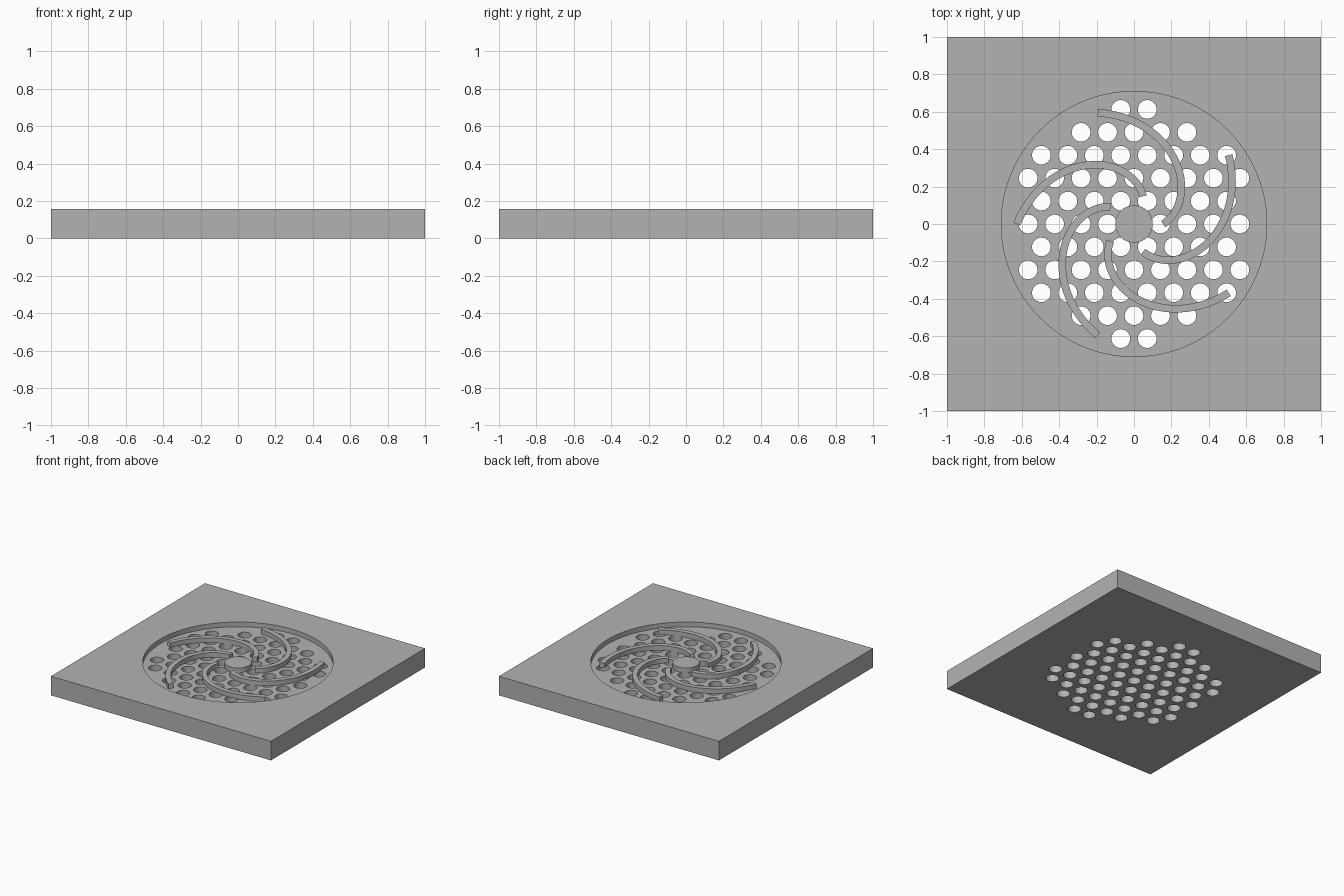
import bpy, bmesh
from math import sin, cos, radians, sqrt
from mathutils import Matrix, Vector

cube = bpy.data.objects.get("Cube")
if cube:
    bpy.data.objects.remove(cube, do_unlink=True)

HEIGHT, FLOOR = 0.157, 0.118
POCKET_R, HOLE_R, PITCH = 0.709, 0.05, 0.1415
BLADES, SWEEP, WIDTH = 5, 108, 0.04

grey = bpy.data.materials.new("plain grey")
grey.use_nodes = True
grey.diffuse_color = (0.45, 0.45, 0.45, 1)
grey.node_tree.nodes["Principled BSDF"].inputs["Base Color"].default_value = grey.diffuse_color


def finish(name, bm):
    bmesh.ops.recalc_face_normals(bm, faces=bm.faces)
    mesh = bpy.data.meshes.new(name)
    bm.to_mesh(mesh)
    bm.free()
    mesh.materials.append(grey)
    obj = bpy.data.objects.new(name, mesh)
    bpy.context.collection.objects.link(obj)
    return obj


def activate(obj):
    bpy.ops.object.select_all(action='DESELECT')
    obj.select_set(True)
    bpy.context.view_layer.objects.active = obj


def smooth(obj):
    activate(obj)
    bpy.ops.object.shade_smooth_by_angle(angle=radians(30))


def add_cylinder(bm, x, y, radius, z0, z1, sides):
    bmesh.ops.create_cone(bm, cap_ends=True, segments=sides, radius1=radius, radius2=radius,
                          depth=z1 - z0, matrix=Matrix.Translation((x, y, (z0 + z1) / 2)))


def cut(target, cutter):
    cutter.hide_render = True
    mod = target.modifiers.new("cut", 'BOOLEAN')
    mod.operation, mod.solver, mod.object = 'DIFFERENCE', 'EXACT', cutter
    activate(target)
    bpy.ops.object.modifier_apply(modifier=mod.name)
    bpy.data.objects.remove(cutter, do_unlink=True)


# Square plate
bm = bmesh.new()
bmesh.ops.create_cube(bm, size=1, matrix=Matrix.Translation((0, 0, HEIGHT / 2))
                      @ Matrix.Diagonal((2, 2, HEIGHT, 1)))
plate = finish("plate", bm)

# Shallow round pocket
bm = bmesh.new()
add_cylinder(bm, 0, 0, POCKET_R, FLOOR, HEIGHT + 0.1, 128)
cut(plate, finish("pocket_cutter", bm))

# Hexagonal grid of through holes
bm = bmesh.new()
for row in range(-5, 6):
    for col in range(-5, 6):
        x = (col + 0.5 * (row % 2)) * PITCH
        y = row * PITCH * sqrt(3) / 2
        if x * x + y * y < 0.63 ** 2:
            add_cylinder(bm, x, y, HOLE_R, -0.1, HEIGHT + 0.1, 32)
cut(plate, finish("hole_cutter", bm))
smooth(plate)

# Central hub
bm = bmesh.new()
add_cylinder(bm, 0, 0, 0.1, FLOOR, HEIGHT, 64)
smooth(finish("hub", bm))


# Spiral blades whose radius grows evenly with angle
def spiral(t):
    a = radians(SWEEP * t)
    r = 0.156 + 0.47 * t
    return Vector((r * cos(a), r * sin(a), 0))


STEPS = 40
for i in range(BLADES):
    turn = Matrix.Rotation(radians(360 * i / BLADES), 4, 'Z')
    bm = bmesh.new()
    rings = []
    for s in range(STEPS + 1):
        t = s / STEPS
        along = (spiral(t + 0.01) - spiral(t - 0.01)).normalized()
        side = Vector((-along.y, along.x, 0)) * WIDTH / 2
        p = spiral(t)
        rings.append([bm.verts.new(turn @ (p + side * k + Vector((0, 0, z))))
                      for k, z in ((-1, FLOOR), (1, FLOOR), (1, HEIGHT), (-1, HEIGHT))])
    for a, b in zip(rings, rings[1:]):
        for k in range(4):
            n = (k + 1) % 4
            bm.faces.new((a[k], a[n], b[n], b[k]))
    bm.faces.new(rings[0])
    bm.faces.new(rings[-1])
    smooth(finish(f"blade_{i + 1}", bm))
